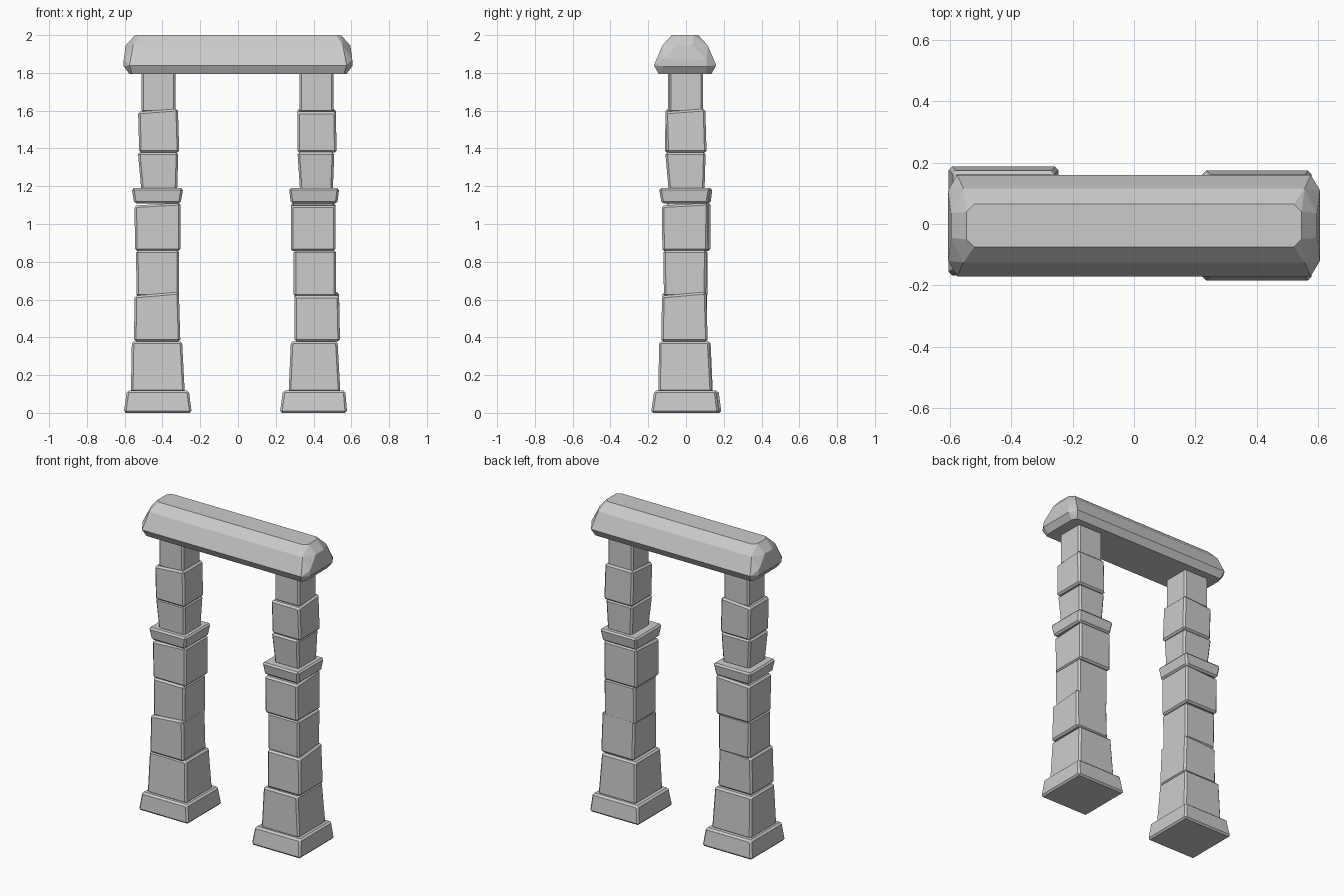
import bpy, bmesh
from mathutils import Matrix
from math import radians

if "Cube" in bpy.data.objects:
    bpy.data.objects.remove(bpy.data.objects["Cube"])

# Stone courses of one pillar: z0, z1, tilt of the top,
# then bottom (u0, u1, v0, v1) and top (u0, u1, v0, v1) extents
COURSES = [
    ("plinth", 0.0, 0.118, 0, (-.185, .175, -.168, .188), (-.168, .16, -.158, .172)),
    ("shaft_a", 0.11, 0.378, 0, (-.147, .138, -.132, .142), (-.142, .124, -.117, .13)),
    ("shaft_b", 0.378, 0.63, .01, (-.131, .115, -.13, .11), (-.127, .107, -.125, .11)),
    ("shaft_c", 0.615, 0.86, 0, (-.117, .107, -.11, .115), (-.12, .108, -.11, .115)),
    ("shaft_d", 0.857, 1.105, .007, (-.125, .115, -.106, .13), (-.128, .116, -.106, .13)),
    ("collar", 1.108, 1.19, 0, (-.129, .116, -.116, .13), (-.143, .13, -.126, .14)),
    ("neck_a", 1.18, 1.38, 0, (-.092, .098, -.092, .082), (-.11, .104, -.1, .095)),
    ("neck_b", 1.378, 1.602, .008, (-.103, .109, -.112, .095), (-.109, .102, -.108, .096)),
    ("neck_c", 1.59, 1.81, 0, (-.09, .09, -.095, .085), (-.09, .09, -.095, .085)),
]


def finish(name, bm):
    bmesh.ops.recalc_face_normals(bm, faces=bm.faces)
    mesh = bpy.data.meshes.new(name)
    bm.to_mesh(mesh)
    bm.free()
    obj = bpy.data.objects.new(name, mesh)
    bpy.context.collection.objects.link(obj)
    return obj


def block(name, z0, z1, tilt, low, high, place):
    """Tapered stone with chamfered edges."""
    bm = bmesh.new()
    bmesh.ops.create_cube(bm, size=2)
    for v in bm.verts:
        top = v.co.z > 0
        u0, u1, v0, v1 = high if top else low
        z = z1 + tilt * v.co.x if top else z0
        v.co = (u1 if v.co.x > 0 else u0, v1 if v.co.y > 0 else v0, z)
    bmesh.ops.bevel(bm, geom=bm.edges[:], offset=0.011, segments=1,
                    profile=0.5, affect='EDGES')
    bm.transform(place)
    finish(name, bm)


# Two pillars, the right one a quarter-turned copy
for side, x, turn in (("left", -0.42, 0), ("right", 0.41, 90)):
    place = Matrix.Translation((x, 0, 0)) @ Matrix.Rotation(radians(turn), 4, 'Z')
    for part, *dims in COURSES:
        block(f"{side}_{part}", *dims, place)

# Lintel: rough-hewn beam as the hull of a quarter outline mirrored in x and y
OUTLINE = [
    (.545, .045, 2.0), (.52, .07, 2.0),
    (.555, .12, 1.945), (.575, .165, 1.84), (.56, .14, 1.795),
    (.575, .11, 1.795), (.595, .04, 1.945),
    (.605, .115, 1.87), (.605, .115, 1.835),
]
bm = bmesh.new()
for x, y, z in OUTLINE:
    for sx in (-1, 1):
        for sy in (-1, 1):
            bm.verts.new((sx * x, sy * y - 0.005, z))
hull = bmesh.ops.convex_hull(bm, input=bm.verts[:])
loose = [v for v in bm.verts if not v.link_faces]
bmesh.ops.delete(bm, geom=loose, context='VERTS')
bmesh.ops.dissolve_limit(bm, angle_limit=radians(4), verts=bm.verts[:], edges=bm.edges[:])
finish("lintel", bm)
